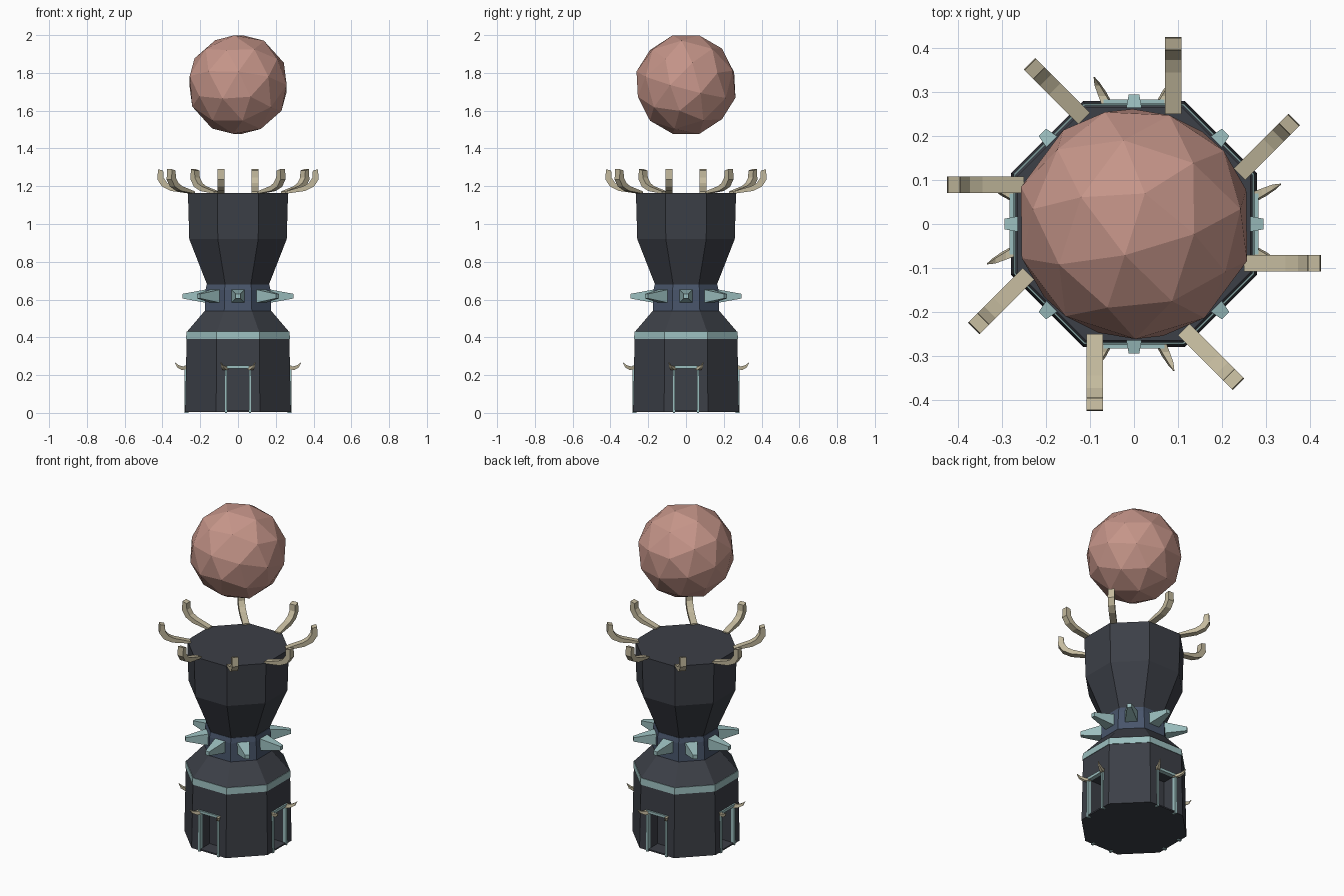
import bpy, bmesh, math
from mathutils import Vector, Matrix

if "Cube" in bpy.data.objects:
    bpy.data.objects.remove(bpy.data.objects["Cube"])


def material(name, rgb):
    m = bpy.data.materials.new(name)
    m.diffuse_color = (*rgb, 1)
    m.use_nodes = True
    m.node_tree.nodes["Principled BSDF"].inputs["Base Color"].default_value = m.diffuse_color
    return m


STONE = material("dark_stone", (0.045, 0.05, 0.063))
COLLAR = material("blue_stone", (0.065, 0.09, 0.145))
TEAL = material("pale_teal", (0.33, 0.52, 0.52))
BONE = material("bone", (0.55, 0.49, 0.34))
ORB = material("clay_red", (0.56, 0.30, 0.25))


def finish(name, bm, mat):
    bmesh.ops.recalc_face_normals(bm, faces=bm.faces[:])
    me = bpy.data.meshes.new(name)
    bm.to_mesh(me)
    bm.free()
    me.materials.append(mat)
    ob = bpy.data.objects.new(name, me)
    bpy.context.collection.objects.link(ob)
    return ob


def loft(bm, rings, mtx=Matrix()):
    """Skin a list of equal-length point rings and cap both ends."""
    vs = [[bm.verts.new(mtx @ Vector(p)) for p in r] for r in rings]
    n = len(vs[0])
    for a, b in zip(vs, vs[1:]):
        for i in range(n):
            j = (i + 1) % n
            bm.faces.new((a[i], a[j], b[j], b[i]))
    bm.faces.new(vs[0])
    bm.faces.new(vs[-1])


def box(bm, x, y, z, mtx=Matrix()):
    loft(bm, [[(x[0], y[0], h), (x[1], y[0], h), (x[1], y[1], h), (x[0], y[1], h)]
              for h in z], mtx)


def turn(k, n):
    return Matrix.Rotation(2 * math.pi * k / n, 4, 'Z')


def octagon(apothem, z):
    r = apothem / math.cos(math.pi / 8)
    return [(r * math.cos(math.pi * (i + 0.5) / 4), r * math.sin(math.pi * (i + 0.5) / 4), z)
            for i in range(8)]


def tower_part(name, profile, mat):
    bm = bmesh.new()
    loft(bm, [octagon(a, z) for a, z in profile])
    return finish(name, bm, mat)


# Octagonal tower, bottom to top
base = tower_part("tower_base", [(0.28, 0.006), (0.272, 0.39)], STONE)
tower_part("trim_band", [(0.275, 0.39), (0.273, 0.43)], TEAL)
tower_part("shoulder", [(0.27, 0.43), (0.176, 0.54)], STONE)
tower_part("collar", [(0.176, 0.54), (0.172, 0.65), (0.166, 0.68)], COLLAR)
tower_part("upper_tower", [(0.164, 0.68), (0.258, 0.92), (0.265, 1.165)], STONE)

# Doorway recesses on four sides
bm = bmesh.new()
for k in range(4):
    box(bm, (0.19, 0.32), (-0.058, 0.058), (0.014, 0.236), turn(k, 4))
cutter = finish("doorway_cutter", bm, STONE)
cutter.hide_render = True
mod = base.modifiers.new("doorways", 'BOOLEAN')
mod.operation = 'DIFFERENCE'
mod.solver = 'EXACT'
mod.object = cutter
bpy.context.view_layer.objects.active = base
bpy.ops.object.modifier_apply(modifier=mod.name)
bpy.data.objects.remove(cutter)

# Door frames
bm = bmesh.new()
for k in range(4):
    m = turn(k, 4)
    for s in (-1, 1):
        box(bm, (0.262, 0.284), sorted((s * 0.057, s * 0.07)), (0, 0.236), m)
    box(bm, (0.262, 0.284), (-0.07, 0.07), (0.234, 0.25), m)
finish("door_frames", bm, TEAL)

# Small tapered horns at the top corners of each door
bm = bmesh.new()
path = [((0.27, 0.058, 0.24), 0.011), ((0.30, 0.072, 0.237), 0.009),
        ((0.322, 0.084, 0.247), 0.006), ((0.335, 0.091, 0.268), 0.001)]
for k in range(4):
    for s in (-1, 1):
        rings = []
        for (x, y, z), r in path:
            rings.append([(x, s * (y - r), z - r), (x, s * (y + r), z - r),
                          (x - r, s * (y + r), z + r), (x - r, s * (y - r), z + r)])
        loft(bm, rings, turn(k, 4))
finish("door_horns", bm, BONE)

# Blunt spikes around the collar
bm = bmesh.new()
for k in range(8):
    rings = [[(x, -h, 0.618 - h), (x, h, 0.618 - h), (x, h, 0.618 + h), (x, -h, 0.618 + h)]
             for x, h in ((0.16, 0.037), (0.295, 0.012))]
    loft(bm, rings, turn(k, 8))
finish("collar_spikes", bm, TEAL)

# Curled claws around the rim, each set off to one side of its face
bm = bmesh.new()
outer = [(0.25, 1.16), (0.355, 1.175), (0.402, 1.198), (0.426, 1.235), (0.424, 1.29)]
inner = [(0.25, 1.172), (0.345, 1.2), (0.374, 1.216), (0.394, 1.245), (0.396, 1.283)]
for k in range(8):
    rings = [[(o[0], -0.108, o[1]), (o[0], -0.071, o[1]),
              (i[0], -0.071, i[1]), (i[0], -0.108, i[1])] for o, i in zip(outer, inner)]
    loft(bm, rings, turn(k, 8))
finish("rim_claws", bm, BONE)

# Faceted floating orb, tilted slightly backwards
bm = bmesh.new()
tilt = Vector((0, 0, 1)).rotation_difference(Vector((0.025, 0.07, 0.262))).to_matrix().to_4x4()
bmesh.ops.create_icosphere(bm, subdivisions=2, radius=0.271,
                           matrix=Matrix.Translation((0, 0, 1.738)) @ tilt @ turn(1, 2))
finish("floating_orb", bm, ORB)
